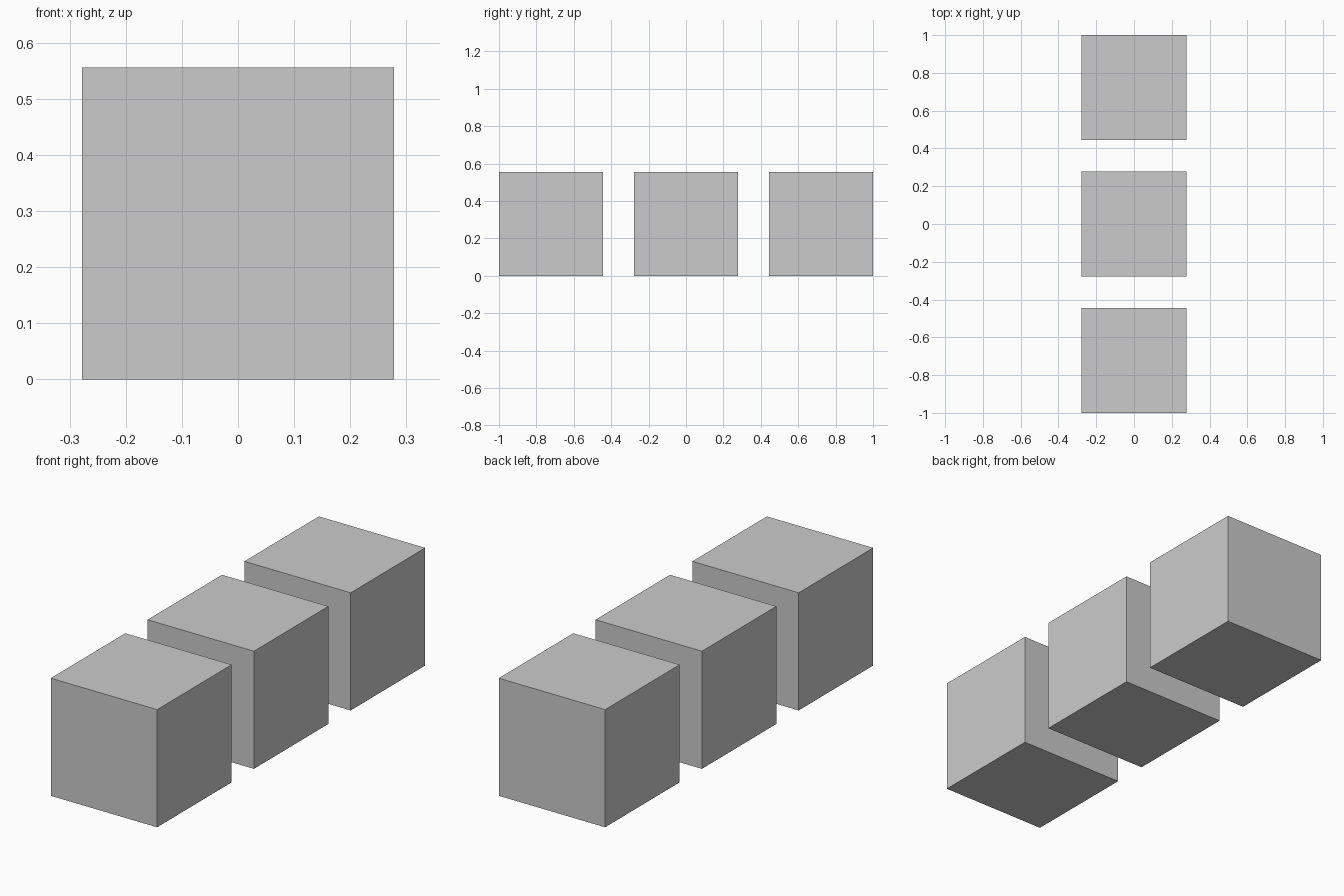
import bpy

if "Cube" in bpy.data.objects:
    bpy.data.objects.remove(bpy.data.objects["Cube"])

SIZE = 2 / 3.6        # cube edge
STEP = SIZE * 1.3     # centre-to-centre spacing


def add_cube(name, y):
    bpy.ops.mesh.primitive_cube_add(size=SIZE, location=(0, y, SIZE / 2))
    bpy.context.object.name = name


# Row of three equal cubes from front to back
for i, name in enumerate(("front_cube", "middle_cube", "back_cube")):
    add_cube(name, (i - 1) * STEP)
